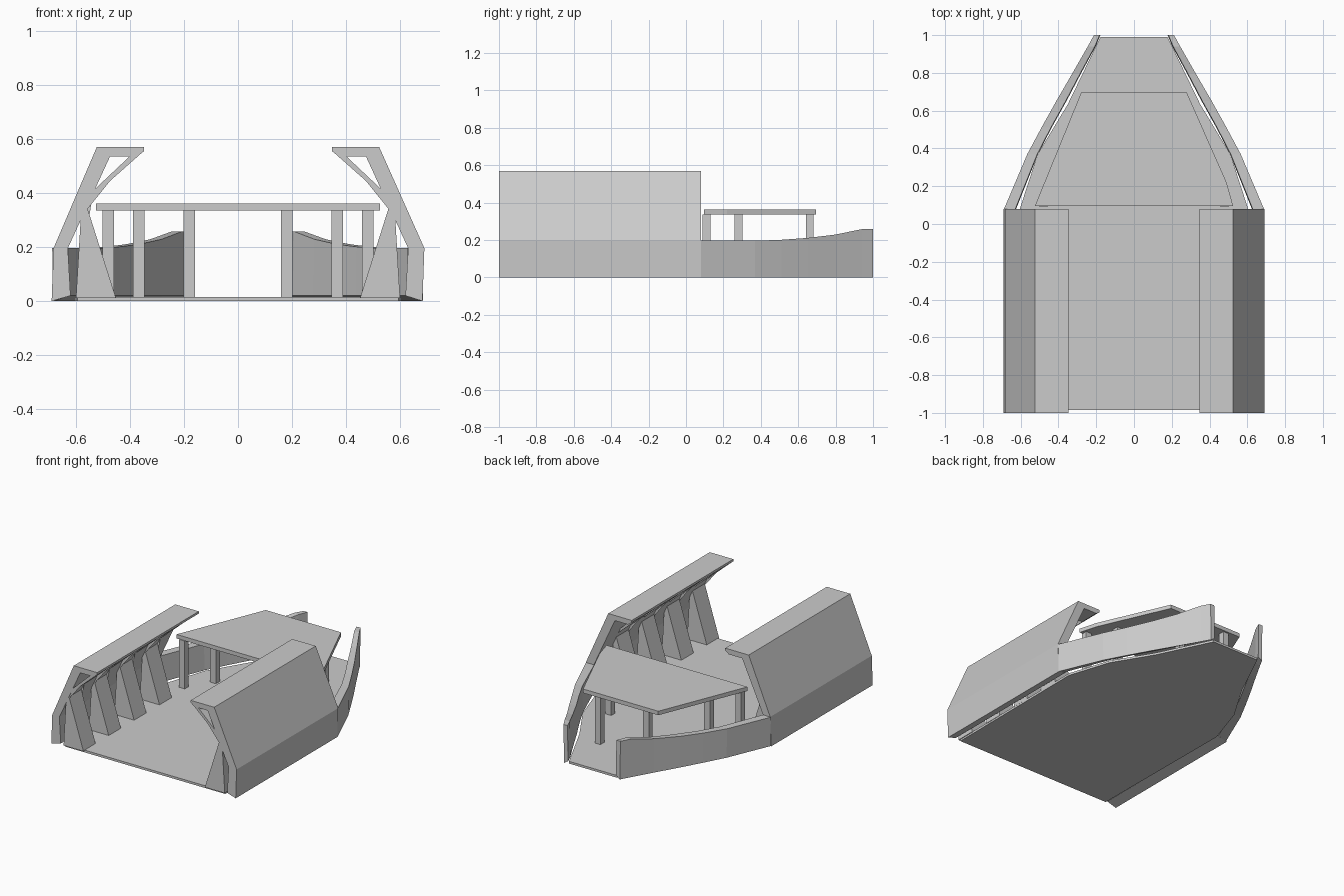
import bpy, bmesh

if "Cube" in bpy.data.objects:
    bpy.data.objects.remove(bpy.data.objects["Cube"])


def loft(name, rings):
    """Skin a closed solid through equal-sized rings of points."""
    bm = bmesh.new()
    vs = [[bm.verts.new(p) for p in ring] for ring in rings]
    n = len(vs[0])
    for a, b in zip(vs, vs[1:]):
        for i in range(n):
            j = (i + 1) % n
            bm.faces.new((a[i], a[j], b[j], b[i]))
    bm.faces.new(vs[0][::-1])
    bm.faces.new(vs[-1])
    bmesh.ops.recalc_face_normals(bm, faces=bm.faces)
    me = bpy.data.meshes.new(name)
    bm.to_mesh(me)
    bm.free()
    ob = bpy.data.objects.new(name, me)
    bpy.context.collection.objects.link(ob)
    return ob


def extrude_y(name, profile, y0, y1, s=1):
    return loft(name, [[(s * x, y, z) for x, z in profile] for y in (y0, y1)])


def extrude_z(name, outline, z0, z1):
    return loft(name, [[(x, y, z) for x, y in outline] for z in (z0, z1)])


# Floor plate
half = [(.595, -.985), (.603, .085), (.51, .37), (.35, .635), (.178, .99)]
extrude_z("floor", half + [(-x, y) for x, y in half[::-1]], 0, .015)

# Forward canopy plate
extrude_z("canopy", [(-.525, .095), (.525, .095), (.49, .22), (.28, .695), (-.28, .695)],
          .335, .362)

rib = [(.452, .012), (.561, .355), (.556, .372), (.355, .55), (.40, .537),
       (.535, .41), (.582, .31), (.60, .012)]

# y, outer x, inner x, top z along the bow wall
bow = [(.08, .688, .628, .196), (.37, .565, .512, .196), (.51, .490, .440, .201),
       (.65, .412, .362, .211), (.80, .325, .283, .229), (.94, .245, .207, .258),
       (1.0, .212, .182, .258)]

for s, side in ((1, "right"), (-1, "left")):
    # Tall side wall with folded top lip
    foot, knee = (.683, .69) if s > 0 else (.69, .683)
    shell = [(foot, 0), (knee, .196), (.523, .57), (.348, .57), (.348, .555),
             (.375, .535), (.474, .535), (.63, .196), (.62, .02)]
    extrude_y("side_wall_" + side, shell, -1, .08, s)

    # Inner support ribs
    for i in range(4):
        y = -.998 + i * .27
        extrude_y(f"rib_{side}_{i + 1}", rib, y, y + .13, s)

    # Low bow wall rising toward the tip
    loft("bow_wall_" + side, [[(s * (xo - .004), y, 0), (s * xo, y, zt),
                               (s * xi, y, zt), (s * (xi - .004), y, .02)]
                              for y, xo, xi, zt in bow])

    # Canopy posts
    for i, (x, y) in enumerate([(.48, .11), (.367, .28), (.18, .662)]):
        r = .021
        extrude_z(f"canopy_post_{side}_{i + 1}",
                  [(s * x - r, y - r), (s * x + r, y - r), (s * x + r, y + r), (s * x - r, y + r)],
                  .012, .337)
